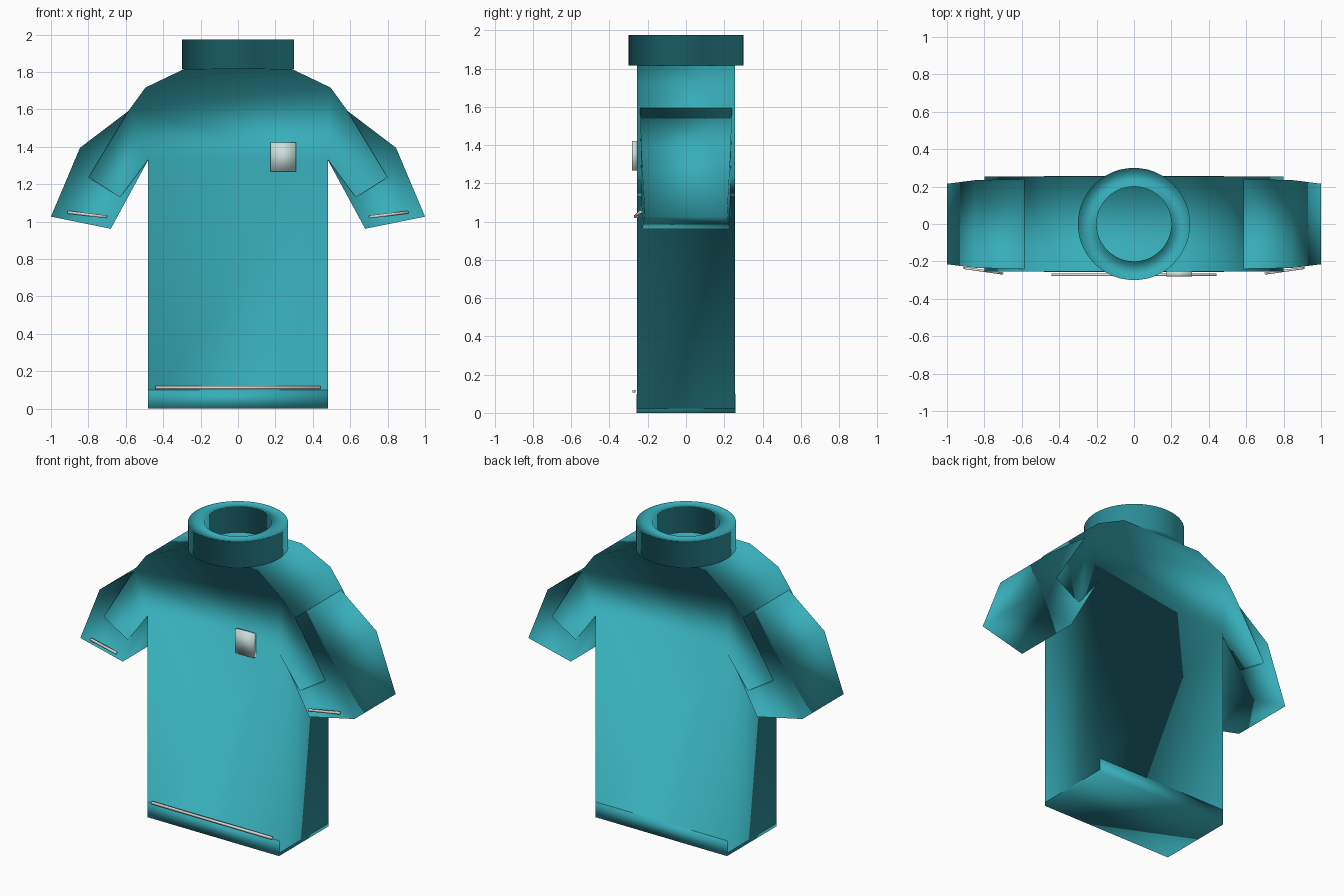
import bpy, bmesh, math
from mathutils import Matrix, Vector

cube = bpy.data.objects.get("Cube")
if cube:
    bpy.data.objects.remove(cube, do_unlink=True)


def material(name, rgb):
    m = bpy.data.materials.new(name)
    m.use_nodes = True
    m.diffuse_color = (*rgb, 1)
    m.node_tree.nodes["Principled BSDF"].inputs["Base Color"].default_value = (*rgb, 1)
    return m


TEAL = material("teal cloth", (0.038, 0.42, 0.485))
PATCH = material("pale patch", (0.60, 0.74, 0.71))
THREAD = material("pale thread", (0.78, 0.74, 0.70))


def finish(name, bm, mat):
    for f in bm.faces:
        f.smooth = True
    mesh = bpy.data.meshes.new(name)
    bm.to_mesh(mesh)
    bm.free()
    mesh.materials.append(mat)
    ob = bpy.data.objects.new(name, mesh)
    bpy.context.collection.objects.link(ob)
    return ob


def prism(name, outline, mat):
    """Cloth panels joined by a strip whose faces turn to the lining side.
    Outline is (x, z, half depth), counterclockwise from the front."""
    bm = bmesh.new()
    front = [bm.verts.new((x, -d, z)) for x, z, d in outline]
    back = [bm.verts.new((x, d, z)) for x, z, d in outline]
    bm.faces.new(front)
    bm.faces.new(back[::-1])
    n = len(outline)
    for i in range(n):
        j = (i + 1) % n
        bm.faces.new((front[i], front[j], back[j], back[i]))
    return finish(name, bm, mat)


def box(name, centre, size, mat, turn=Matrix.Identity(4)):
    bm = bmesh.new()
    bmesh.ops.create_cube(bm, size=1)
    bm.transform(Matrix.Translation(centre) @ turn @ Matrix.Diagonal((*size, 1)))
    return finish(name, bm, mat)


# Body with shoulders and short arm stubs
D = 0.255
half = [(0.482, 0.022), (0.482, 1.33), (0.63, 1.13), (0.80, 1.237),
        (0.58, 1.60), (0.495, 1.717), (0.29, 1.815)]
outline = [(x, z, D) for x, z in half] + [(-x, z, D) for x, z in reversed(half)]
prism("shirt_body", outline, TEAL)

# Hem band, just inside the body at the sides
box("hem_band", (0, 0, 0.05), (0.96, 0.515, 0.10), TEAL)

# Flared sleeves with stitching near each cuff
sleeve = [(0.48, 1.33, 0.238), (0.68, 0.962, 0.23), (1.0, 1.027, 0.215),
          (0.845, 1.395, 0.235), (0.575, 1.60, 0.24)]
for side, s in (("left", 1), ("right", -1)):
    prism(side + "_sleeve", [(s * x, z, d) for x, z, d in sleeve[::s]], TEAL)
    along = Vector((s * 0.21, 0.03, 0.025))
    turn = Vector((s, 0, 0)).rotation_difference(along).to_matrix().to_4x4()
    box(side + "_cuff_stitching", (s * 0.805, -0.25, 1.038),
        (along.length, 0.012, 0.015), THREAD, turn)

# Hem stitching and chest patch
box("hem_stitching", (0, -0.272, 0.113), (0.88, 0.014, 0.015), THREAD)
box("chest_patch", (0.242, -0.268, 1.345), (0.135, 0.028, 0.155), PATCH)

# Collar ring: square section swept about the vertical axis, its rim folded over
bm = bmesh.new()
section = [(0.2, 1.815), (0.3, 1.815), (0.3, 1.975), (0.2, 1.975)]
SEGMENTS = 48
RIM = 2
rings = []
for i in range(SEGMENTS):
    a = 2 * math.pi * i / SEGMENTS
    rings.append([bm.verts.new((r * math.cos(a), r * math.sin(a), z)) for r, z in section])
for i, ring in enumerate(rings):
    after = rings[(i + 1) % SEGMENTS]
    for k in range(4):
        m = (k + 1) % 4
        face = bm.faces.new((ring[k], after[k], after[m], ring[m]))
        if k == RIM:
            face.normal_flip()
finish("collar_ring", bm, TEAL)
